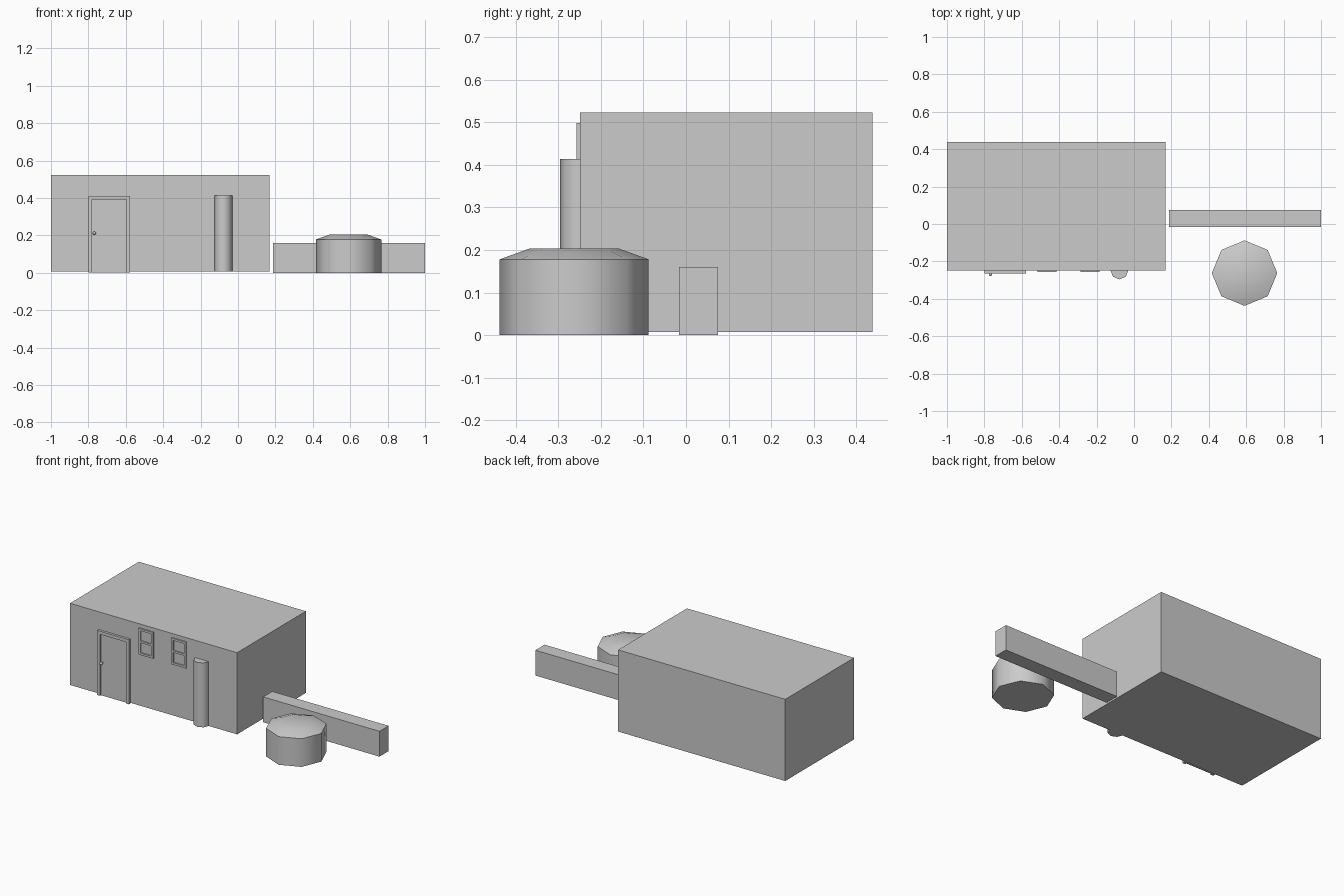
import bpy, math

if "Cube" in bpy.data.objects:
    bpy.data.objects.remove(bpy.data.objects["Cube"])

WALL_Y = -0.249


def box(name, x, y, z):
    """Box from (min, max) ranges."""
    bpy.ops.mesh.primitive_cube_add(size=1, location=[(a + b) / 2 for a, b in (x, y, z)])
    o = bpy.context.object
    o.name = name
    o.scale = [b - a for a, b in (x, y, z)]
    bpy.ops.object.transform_apply(location=False, rotation=False, scale=True)
    return o


def lathe(name, cx, cy, rings, sides=8):
    """Closed low-poly solid of (radius, z) rings with smooth sides."""
    n = sides
    verts = [(r * math.cos(2 * math.pi * i / n), r * math.sin(2 * math.pi * i / n), z)
             for r, z in rings for i in range(n)]
    faces = [(k * n + i, k * n + (i + 1) % n, (k + 1) * n + (i + 1) % n, (k + 1) * n + i)
             for k in range(len(rings) - 1) for i in range(n)]
    faces += [tuple(reversed(range(n))), tuple(range((len(rings) - 1) * n, len(rings) * n))]
    me = bpy.data.meshes.new(name)
    me.from_pydata(verts, [], faces)
    o = bpy.data.objects.new(name, me)
    o.location = (cx, cy, 0)
    bpy.context.collection.objects.link(o)
    bpy.ops.object.select_all(action='DESELECT')
    o.select_set(True)
    bpy.context.view_layer.objects.active = o
    bpy.ops.object.shade_smooth_by_angle(angle=math.radians(50))
    return o


def frame(name, x, z, front, w, sill=True):
    """Raised rectangular trim on the front wall."""
    y = (front, WALL_Y + 0.002)
    low = z[0] + w if sill else z[0]
    box(name + "_left", (x[0], x[0] + w), y, (low, z[1] - w))
    box(name + "_right", (x[1] - w, x[1]), y, (low, z[1] - w))
    box(name + "_top", x, y, (z[1] - w, z[1]))
    if sill:
        box(name + "_bottom", x, y, (z[0], z[0] + w))


# Main building and low side wall
box("building", (-1.0, 0.168), (WALL_Y, 0.4375), (0.007, 0.523))
box("side_wall", (0.187, 1.0), (-0.016, 0.075), (0.0, 0.16))

# Door with trim and knob
frame("door_frame", (-0.80, -0.577), (0.003, 0.411), -0.264, 0.02, sill=False)
box("door", (-0.78, -0.597), (-0.254, WALL_Y + 0.002), (0.003, 0.391))
bpy.ops.mesh.primitive_cylinder_add(vertices=8, radius=0.005, depth=0.018,
                                    location=(-0.768, -0.262, 0.212),
                                    rotation=(math.pi / 2, 0, 0))
bpy.context.object.name = "knob_stem"
bpy.ops.mesh.primitive_uv_sphere_add(segments=8, ring_count=6, radius=0.009,
                                     location=(-0.768, -0.270, 0.212))
bpy.context.object.name = "door_knob"
bpy.ops.object.shade_smooth()

# Two windows with a middle bar
for i, x0 in enumerate((-0.516, -0.286)):
    name = f"window_{i + 1}"
    frame(name, (x0, x0 + 0.102), (0.332, 0.498), -0.257, 0.013)
    box(name + "_bar", (x0 + 0.013, x0 + 0.089), (-0.257, WALL_Y + 0.002), (0.409, 0.421))

# Half-sunk column on the front wall
lathe("column", -0.078, -0.248, [(0.048, 0.007), (0.048, 0.414)])

# Octagonal drum with a chamfered lid
lathe("drum", 0.591, -0.2625, [(0.175, 0.0), (0.175, 0.178), (0.103, 0.204)])
